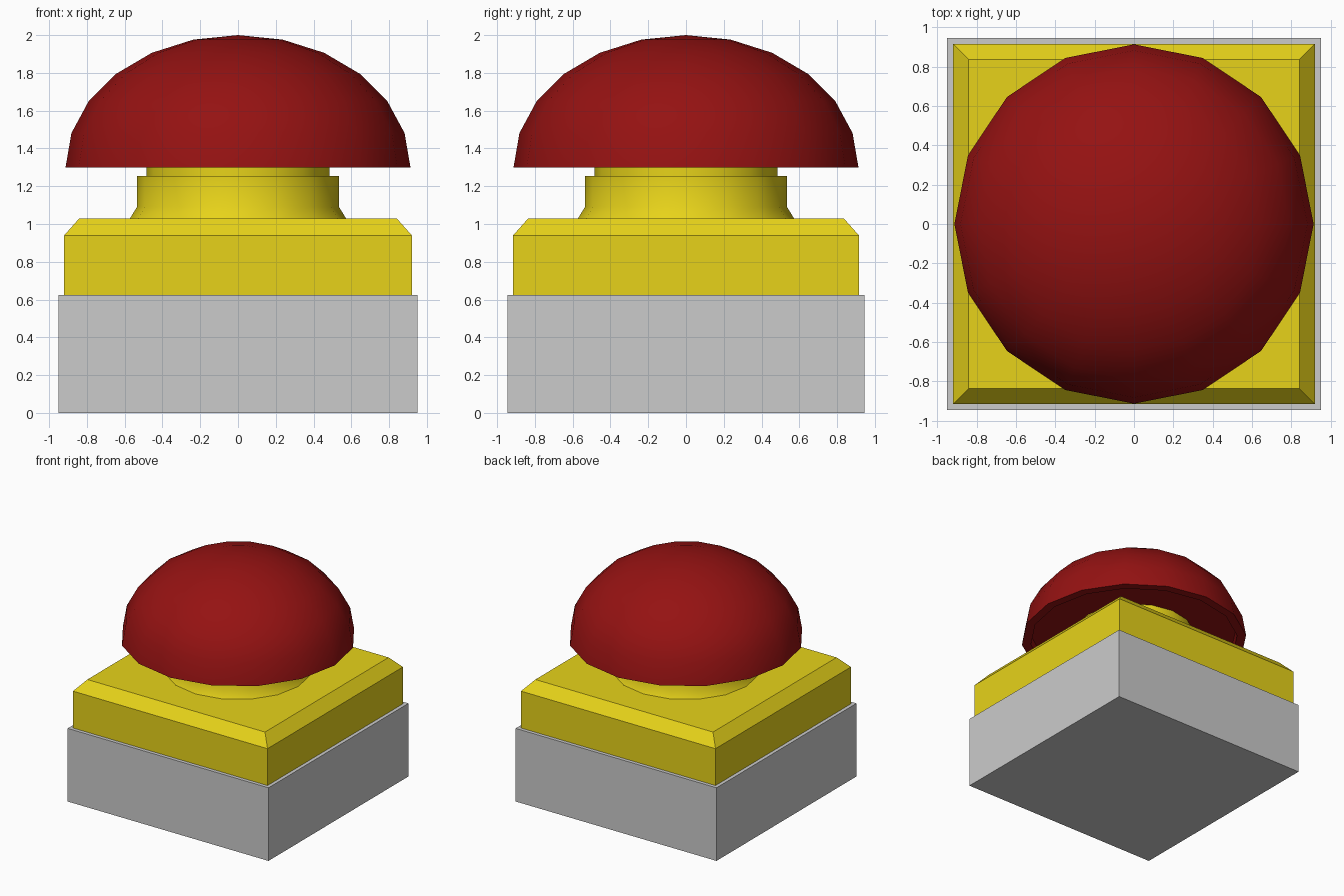
import bpy, bmesh, math

if "Cube" in bpy.data.objects:
    bpy.data.objects.remove(bpy.data.objects["Cube"])

SIDES = 16


def material(name, color):
    m = bpy.data.materials.new(name)
    m.diffuse_color = (*color, 1)
    m.use_nodes = True
    m.node_tree.nodes["Principled BSDF"].inputs["Base Color"].default_value = m.diffuse_color
    return m


def finish(name, bm, mat=None, smooth=False):
    bmesh.ops.recalc_face_normals(bm, faces=bm.faces)
    me = bpy.data.meshes.new(name)
    bm.to_mesh(me)
    bm.free()
    ob = bpy.data.objects.new(name, me)
    bpy.context.collection.objects.link(ob)
    if mat:
        me.materials.append(mat)
    if smooth:
        bpy.ops.object.select_all(action='DESELECT')
        ob.select_set(True)
        bpy.context.view_layer.objects.active = ob
        bpy.ops.object.shade_smooth_by_angle(angle=math.radians(40))
    return ob


def block(name, levels, mat=None):
    """Stack of rectangles (half x, half y, z), capped at both ends."""
    bm = bmesh.new()
    loops = [[bm.verts.new((sx * x, sy * y, z))
              for sx, sy in ((-1, -1), (1, -1), (1, 1), (-1, 1))]
             for x, y, z in levels]
    bridge(bm, loops)
    return finish(name, bm, mat)


def bridge(bm, loops):
    n = len(loops[0])
    for a, b in zip(loops, loops[1:]):
        for i in range(n):
            j = (i + 1) % n
            bm.faces.new((a[i], a[j], b[j], b[i]))
    bm.faces.new(loops[0][::-1])
    bm.faces.new(loops[-1])


def turned(name, profile, mat):
    """Revolve (radius, z) points into a closed, capped form."""
    bm = bmesh.new()
    loops = [[bm.verts.new((r * math.cos(2 * math.pi * i / SIDES),
                            r * math.sin(2 * math.pi * i / SIDES), z))
              for i in range(SIDES)] for r, z in profile]
    bridge(bm, loops)
    bmesh.ops.remove_doubles(bm, verts=bm.verts, dist=1e-4)
    return finish(name, bm, mat, smooth=True)


yellow = material("yellow", (0.8, 0.65, 0.01))
red = material("red", (0.3, 0.006, 0.006))

# Grey box and the chamfered yellow housing on it
block("base_box", [(0.95, 0.945, 0), (0.95, 0.945, 0.625)])
block("housing", [(0.92, 0.915, 0.625), (0.92, 0.915, 0.94),
                  (0.84, 0.835, 1.03)], yellow)

# Stepped neck with flared foot
turned("neck", [(0.575, 1.025), (0.535, 1.09), (0.535, 1.255),
                (0.485, 1.255), (0.485, 1.38)], yellow)

# Domed push button with a recessed underside
dome = [(0.913 * math.sin(math.radians(a)), 1.3 + 0.7 * math.cos(math.radians(a)))
        for a in range(90, 0, -15)]
turned("button_dome", [(0.83, 1.36), (0.84, 1.3)] + dome + [(0.00001, 2.0)], red)
